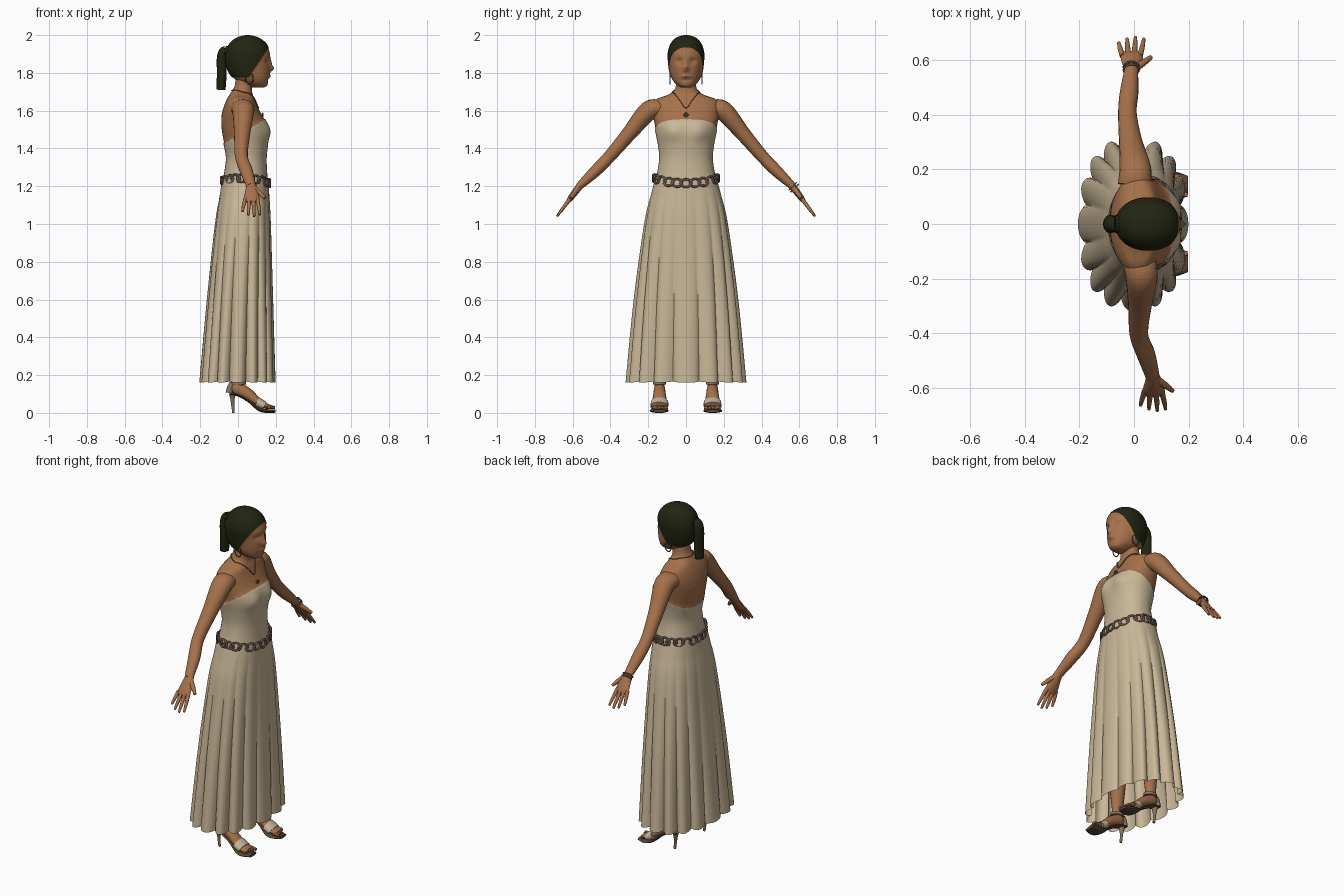
import bpy, bmesh
from math import sin, cos, pi, exp, copysign
from mathutils import Vector as V
from mathutils.bvhtree import BVHTree

if "Cube" in bpy.data.objects:
    bpy.data.objects.remove(bpy.data.objects["Cube"])


def material(name, *rgb):
    m = bpy.data.materials.new(name)
    m.use_nodes = True
    m.diffuse_color = (*rgb, 1)
    m.node_tree.nodes["Principled BSDF"].inputs["Base Color"].default_value = (*rgb, 1)
    return m


SKIN = material("warm brown skin", .38, .165, .07)
HAIR = material("dark hair", .016, .018, .006)
CLOTH = material("cream cloth", .58, .47, .31)
METAL = material("bronze metal", .15, .10, .075)
SOLE = material("dark sole", .09, .06, .04)
STRAP = material("pale strap", .55, .46, .34)
HEEL = material("tan heel", .24, .18, .12)


def smooth(keys, n=6, closed=False):
    """Catmull-Rom samples through equal-length tuples."""
    k = [V(p) for p in keys]
    m = len(k)
    at = (lambda i: k[i % m]) if closed else (lambda i: k[max(0, min(m - 1, i))])
    out = []
    for i in range(m if closed else m - 1):
        a, b, c, d = (at(i + j) for j in (-1, 0, 1, 2))
        for s in range(n):
            t = s / n
            out.append((b * 2 + (c - a) * t + (a * 2 - b * 5 + c * 4 - d) * t**2
                        + (b * 3 - a - c * 3 + d) * t**3) / 2)
    return out if closed else out + [k[-1]]


def loft(name, rings, mats, caps=True, closed=False, angle=.7):
    bm = bmesh.new()
    vs = [[bm.verts.new(p) for p in r] for r in rings]
    n = len(rings[0])
    for i in range(len(vs) if closed else len(vs) - 1):
        a, b = vs[i], vs[(i + 1) % len(vs)]
        for j in range(n):
            bm.faces.new((a[j], a[(j + 1) % n], b[(j + 1) % n], b[j]))
    if caps and not closed:
        bm.faces.new(vs[0])
        bm.faces.new(vs[-1])
    bmesh.ops.recalc_face_normals(bm, faces=bm.faces[:])
    return finish(name, bm, mats, angle)


def finish(name, bm, mats, angle=.7):
    me = bpy.data.meshes.new(name)
    bm.to_mesh(me)
    bm.free()
    for m in mats:
        me.materials.append(m)
    ob = bpy.data.objects.new(name, me)
    bpy.context.collection.objects.link(ob)
    bpy.ops.object.select_all(action='DESELECT')
    ob.select_set(True)
    bpy.context.view_layer.objects.active = ob
    bpy.ops.object.shade_smooth_by_angle(angle=angle)
    return ob


def shell(keys, segs, n, power=2.2, shape=None):
    """Rings from (z, back x, front x, half width) keys."""
    rings = []
    for z, xb, xf, w in smooth([k for k in keys], n):
        ring = []
        for j in range(segs):
            a = 2 * pi * j / segs
            c, s = (copysign(abs(f) ** (2 / power), f) for f in (cos(a), sin(a)))
            p = V(((xb + xf) / 2 + (xf - xb) / 2 * c, w * s, z))
            ring.append(shape(p, a) if shape else p)
        rings.append(ring)
    return rings


def tube(name, keys, mat, side=(1, 0, 0), segs=12, n=5, closed=False):
    """Sweep an ellipse along (x, y, z, radius along side, other radius) keys."""
    pts = smooth(keys, n, closed)
    rings = []
    for i, p in enumerate(pts):
        a, b = (pts[i - 1], pts[(i + 1) % len(pts)]) if closed else \
            (pts[max(i - 1, 0)], pts[min(i + 1, len(pts) - 1)])
        t = (V(b[:3]) - V(a[:3])).normalized()
        s = V(side) - t * t.dot(V(side))
        s.normalize()
        u = t.cross(s)
        rings.append([V(p[:3]) + s * p[3] * cos(2 * pi * j / segs)
                      + u * p[4] * sin(2 * pi * j / segs) for j in range(segs)])
    return loft(name, rings, [mat], closed=closed)


def paint(ob, planes, index, push):
    """Cut along planes, colour the faces below all of them and puff them out."""
    bm = bmesh.new()
    bm.from_mesh(ob.data)
    for co, no in planes:
        bmesh.ops.bisect_plane(bm, geom=bm.verts[:] + bm.edges[:] + bm.faces[:],
                               plane_co=co, plane_no=no)
    bm.normal_update()
    hit = [f for f in bm.faces if all((f.calc_center_median() - V(co)).dot(V(no)) < 0
                                      for co, no in planes)]
    for f in hit:
        f.material_index = index
    for v in {v for f in hit for v in f.verts}:
        v.co += v.normal * push
    bm.to_mesh(ob.data)
    bm.free()


def bump(d, r):
    return exp(-(d / r) ** 2)


# Torso and neck, with the bodice painted on below a sloping neckline
def bust(p, a):
    if cos(a) > 0:
        p.x += .016 * bump(abs(p.y) - .07, .045) * bump(p.z - 1.49, .045)
    return p


torso = loft("torso", shell([
    (1.15, -.085, .155, .17), (1.22, -.078, .155, .162), (1.28, -.068, .15, .147),
    (1.35, -.06, .148, .138), (1.42, -.072, .155, .145), (1.48, -.083, .16, .157),
    (1.53, -.088, .152, .166), (1.58, -.086, .125, .175), (1.63, -.072, .1, .18),
    (1.662, -.058, .088, .155), (1.68, -.048, .08, .105), (1.70, -.035, .075, .068),
    (1.73, -.018, .075, .054), (1.79, -.01, .09, .052)], 48, 4, shape=bust),
    [SKIN, CLOTH], angle=1.2)
paint(torso, [((.15, 0, 1.558), (-.6, 0, 1)), ((0, 0, 1.555), (0, 0, 1))], 1, .004)


# Head with modelled face, hair painted behind the hairline
def face(p, a):
    if cos(a) > 0:
        y, z = abs(p.y), p.z
        p.x += (-.013 * bump(y - .036, .02) * bump(z - 1.862, .016)
                + .02 * bump(y, .013) * bump(z - 1.822, .016)
                + .009 * bump(y, .012) * bump(z - 1.85, .022)
                + .008 * bump(y, .024) * bump(z - 1.782, .008)
                - .005 * bump(y, .03) * bump(z - 1.762, .008))
    return p


head = loft("head", shell([
    (1.722, .07, .135, .025), (1.732, .045, .153, .042), (1.75, .01, .16, .062),
    (1.775, -.025, .165, .077), (1.81, -.05, .168, .086), (1.86, -.064, .17, .092),
    (1.905, -.063, .168, .093), (1.95, -.045, .15, .08), (1.98, -.012, .115, .055),
    (1.993, .025, .078, .025), (1.996, .048, .055, .004)], 72, 6, 2.1, face),
    [SKIN, HAIR], angle=1.2)
paint(head, [((.065, 0, 1.79), (1, 0, -.65)), ((0, 0, 1.78), (0, 0, -1))], 1, .004)
tube("ponytail", [(-.045, 0, 1.915, .02, .025), (-.075, 0, 1.918, .022, .028),
                  (-.086, 0, 1.88, .026, .033), (-.086, 0, 1.8, .026, .034),
                  (-.09, 0, 1.71, .024, .028)], HAIR)
tube("hair_tie", [(-.058, 0, 1.915, .027, .033), (-.07, 0, 1.917, .027, .033)], HAIR)


# Pleated skirt
def pleat(p, a):
    t = max(0, min(1, (1.2 - p.z) / 1.04))
    f = 1 - .13 * t ** .8 * (1 - abs(cos(8 * a)) ** .8)
    return V((p.x * f, p.y * f, p.z + .006 * t * (1 - abs(cos(8 * a)))))


loft("skirt", shell([
    (1.24, -.084, .16, .163), (1.15, -.097, .166, .187), (1.0, -.122, .174, .222),
    (.6, -.165, .186, .277), (.16, -.205, .199, .32)], 192, 7, 2.35, pleat),
    [CLOTH], caps=False, angle=1)


# Jewellery
def ring(name, loc, rot, major, minor, scale=(1, 1, 1), mat=METAL):
    bpy.ops.mesh.primitive_torus_add(location=loc, rotation=rot, major_radius=major,
                                     minor_radius=minor, major_segments=18, minor_segments=6)
    ob = bpy.context.object
    ob.name, ob.scale = name, scale
    ob.data.materials.append(mat)
    bpy.ops.object.shade_smooth()
    return ob


LINKS = 22
for i in range(LINKS):
    a = 2 * pi * i / LINKS
    x, y = .04 + .128 * cos(a), .17 * sin(a)
    out = V((cos(a) / .128, sin(a) / .17, .9 * (-1) ** i)).normalized()
    z = 1.222 + .02 * sin(a) ** 2 - .006 * cos(a)
    ring("belt_link", (x, y, z), out.to_track_quat('Z', 'Y').to_euler(), .021, .006, (1.25, 1, 1))

tree = BVHTree.FromPolygons([v.co for v in torso.data.vertices],
                            [p.vertices[:] for p in torso.data.polygons])
half = [(.02, .07, 1.70), (.055, .055, 1.68), (.085, .03, 1.65)]
loop = [(-.04, 0, 1.71)] + half + [(.11, 0, 1.615)] + [(x, -y, z) for x, y, z in half[::-1]]
chain = []
for p in smooth(loop, 5, True):
    hit, normal, *_ = tree.find_nearest(p)
    chain.append((*(hit + normal * .002), .003, .003))
tube("necklace", chain, METAL, side=(0, 0, 1), segs=6, n=1, closed=True)
pend = tree.find_nearest((.14, 0, 1.585))[0]
ring("pendant", pend + V((.004, 0, 0)), (0, pi / 2, 0), .008, .005)
for s in (-1, 1):
    ring("earring", (.06, s * .084, 1.77), (pi / 2, 0, 0), .026, .003, (.8, 1.15, 1))

# Arms and hands; the upper body is turned slightly, so each side has its own x path
arms = {"left": (1, (.0, .005, -.012, -.024, -.018, -.01)),
        "right": (-1, (.02, .028, .022, .018, .045, .07))}
for label, (s, xs) in arms.items():
    spine = [(.14, 1.612, .06, .045), (.2, 1.597, .058, .052), (.3, 1.48, .043, .04),
             (.405, 1.357, .034, .033), (.48, 1.28, .034, .031), (.565, 1.2, .025, .02)]
    tube(label + "_arm", [(x, s * y, z, a, b) for x, (y, z, a, b) in zip(xs, spine)],
         SKIN, segs=20, n=6)
    w, d, X = V((xs[-1], s * .56, 1.205)), V((0, s * .6, -.8)), V((1, 0, 0))

    def limb(name, *steps):
        tube(name, [(*(w + d * f + X * g), a, b) for f, g, a, b in steps], SKIN)

    limb(label + "_palm", (-.01, 0, .024, .019), (.04, .002, .034, .018),
         (.085, .002, .041, .015), (.11, .002, .036, .01))
    for i, length in enumerate((.065, .088, .098, .088)):
        o = (i - 1.5) * .021
        limb(label + "_finger", (.09, o, .011, .011), (.1 + length * .6, o * 1.3, .009, .009),
             (.108 + length, o * 1.45, .006, .006))
    limb(label + "_thumb", (.02, .018, .014, .014), (.055, .048, .012, .012),
         (.085, .072, .008, .008))
band = V((-.01, .565, 1.2))
for k in (0, .01):
    ring("bracelet", band + V((0, k, -k)), V((0, .7, -.7)).to_track_quat('Z', 'Y').to_euler(),
         .028, .004)

# Legs, feet and heeled sandals
for label, s in (("left", 1), ("right", -1)):
    def part(name, steps, mat, n=5, segs=16):
        tube(label + name, [(x, s * y, z, a, b) for x, y, z, a, b in steps], mat,
             side=(0, 1, 0), n=n, segs=segs)

    part("_leg", [(.035, .09, 1.1, .078, .085), (.035, .1, .85, .07, .075),
                  (.03, .12, .58, .048, .052), (.005, .135, .4, .046, .052),
                  (.0, .14, .2, .028, .033), (.0, .14, .12, .026, .033)], SKIN)
    part("_foot", [(-.038, .14, .125, .016, .02), (-.01, .14, .13, .028, .034),
                   (.05, .14, .1, .033, .032), (.105, .14, .058, .04, .022),
                   (.15, .142, .036, .042, .015), (.175, .142, .031, .036, .011)], SKIN)
    for i in range(5):
        y = .142 + (i - 2) * .017
        r = .012 if i == 0 else .009
        part("_toe", [(.16, y, .032, r, .011), (.196 - .006 * i, y, .028, r * .8, .008)], SKIN, 2, 8)
    part("_sole", [(-.045, .14, .1, .022, .007), (0, .14, .094, .028, .007),
                   (.06, .14, .06, .034, .007), (.11, .14, .02, .045, .01),
                   (.15, .142, .01, .05, .01), (.198, .142, .01, .034, .009)], SOLE)
    part("_heel", [(-.03, .14, .1, .02, .018), (-.029, .14, .06, .01, .01),
                   (-.024, .14, 0, .007, .007)], HEEL, 4, 10)
    part("_toe_strap", [(.1, .14, .056, .046, .03), (.14, .141, .036, .048, .024)], STRAP, 3, 20)
    part("_ankle_strap", [(.002, .14, .168, .033, .04), (.002, .14, .15, .034, .042)], HEEL, 2, 20)
    part("_heel_cup", [(-.046, .14, .105, .023, .02), (-.04, .14, .135, .024, .018),
                       (-.034, .14, .16, .02, .012)], HEEL, 4, 14)
